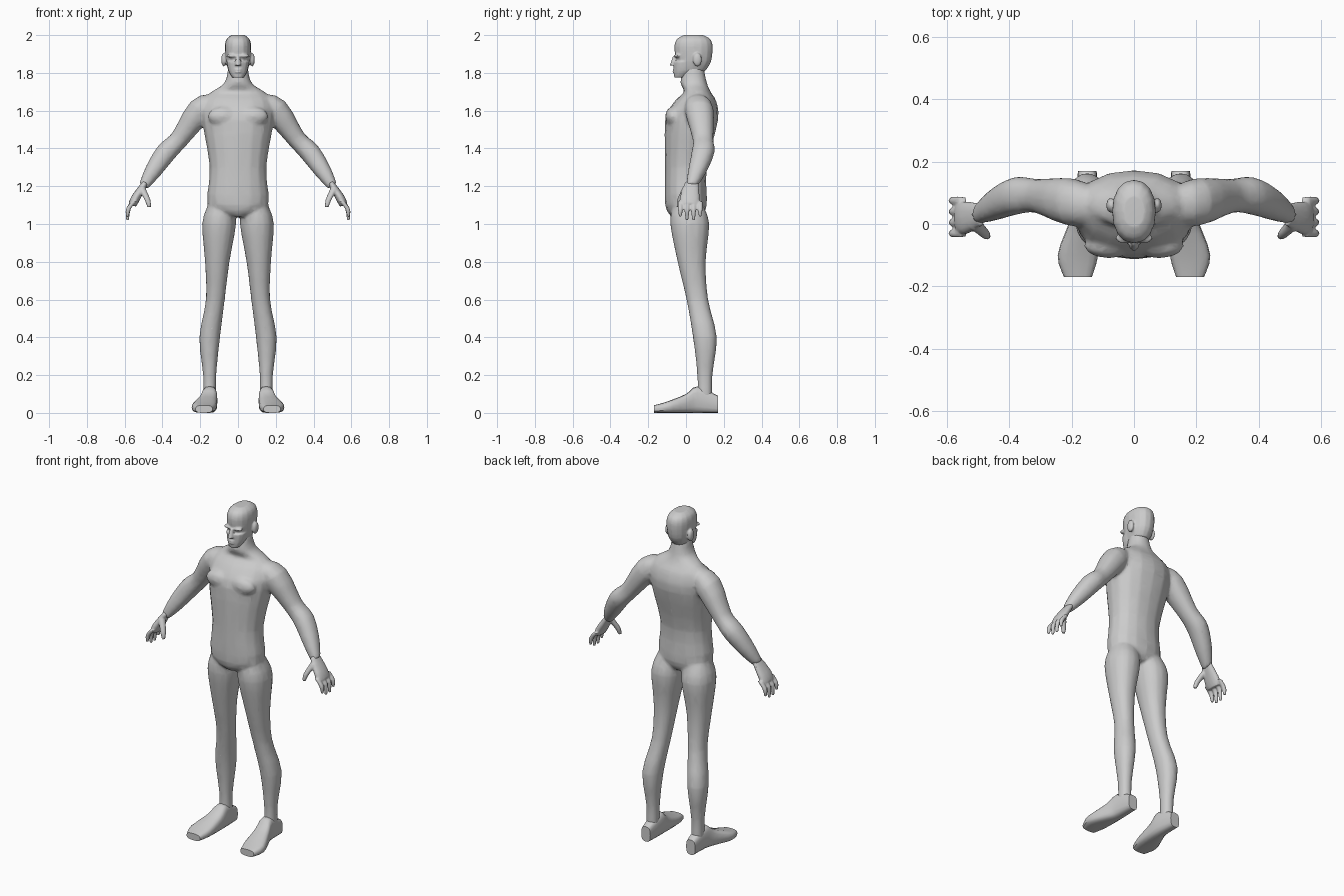
import bpy, bmesh, math
from mathutils import Vector, Matrix

cube = bpy.data.objects.get("Cube")
if cube:
    bpy.data.objects.remove(cube, do_unlink=True)

# One plain grey for the whole figure
grey = bpy.data.materials.new("light grey")
grey.use_nodes = True
grey.diffuse_color = (0.6, 0.6, 0.6, 1)
shader = grey.node_tree.nodes["Principled BSDF"]
shader.inputs["Base Color"].default_value = grey.diffuse_color

RIGHT, BACK, UP = Matrix.Identity(3)


def smooth_keys(keys, steps=3):
    """Resample the keys along a smooth curve that passes through them."""
    padded = [keys[0], *keys, keys[-1]]
    result = []
    for before, start, end, after in zip(padded, padded[1:], padded[2:], padded[3:]):
        for step in range(steps):
            t = step / steps
            result.append([
                b + t * (c - a) / 2
                + t * t * (a - 2.5 * b + 2 * c - d / 2)
                + t ** 3 * (3 * (b - c) + d - a) / 2
                for a, b, c, d in zip(before, start, end, after)])
    return result + [list(keys[-1])]


def rounded(value, power):
    return math.copysign(abs(value) ** (2 / power), value)


def tube(bm, keys, ratio=1, square=False, depth_axis=BACK, power=2.2, sides=16, mirror=True):
    """Skin keys of x, y, z, half width and half depth (or half width * ratio)."""
    full = [key if len(key) == 5 else (*key, key[3] * ratio) for key in keys]
    rows = smooth_keys(full)
    centres = [Vector(row[:3]) for row in rows]
    last = len(rows) - 1
    for side in ((1, -1) if mirror else (1,)):
        loops = []
        for i, (*_, wide, deep) in enumerate(rows):
            width_axis = RIGHT
            if square:
                along = centres[min(i + 1, last)] - centres[max(i - 1, 0)]
                width_axis = depth_axis.cross(along).normalized()
            loop = []
            for k in range(sides):
                angle = math.tau * k / sides
                point = (centres[i]
                         + width_axis * wide * rounded(math.cos(angle), power)
                         + depth_axis * deep * rounded(math.sin(angle), power))
                loop.append(bm.verts.new((point.x * side, point.y, point.z)))
            loops.append(loop)
        for lower, upper in zip(loops, loops[1:]):
            for k in range(sides):
                bm.faces.new((lower[k - 1], lower[k], upper[k], upper[k - 1]))
        bm.faces.new(loops[0])
        bm.faces.new(loops[-1])


def blob(bm, centre, radii, mirror=True):
    """Ellipsoid, with a twin on the other side if mirrored."""
    x, y, z = centre
    for side in ((1, -1) if mirror else (1,)):
        place = Matrix.Translation((x * side, y, z)) @ Matrix.Diagonal((*radii, 1))
        bmesh.ops.create_uvsphere(bm, u_segments=16, v_segments=10, radius=1, matrix=place)


def finish(bm, name):
    bmesh.ops.recalc_face_normals(bm, faces=bm.faces)
    mesh = bpy.data.meshes.new(name)
    bm.to_mesh(mesh)
    bm.free()
    mesh.materials.append(grey)
    part = bpy.data.objects.new(name, mesh)
    bpy.context.collection.objects.link(part)
    return part


def fuse(part, voxel, keep):
    """Merge overlapping masses into one skin and thin it to a low-poly mesh."""
    remesh = part.modifiers.new("fuse", 'REMESH')
    remesh.mode = 'VOXEL'
    remesh.voxel_size = voxel
    remesh.use_smooth_shade = True
    relax = part.modifiers.new("relax", 'SMOOTH')
    relax.iterations = 4
    thin = part.modifiers.new("thin", 'DECIMATE')
    thin.ratio = keep


# Torso and neck, from the crotch up
bm = bmesh.new()
tube(bm, [(0, 0, 1.04, .05, .08),
          (0, 0, 1.1, .16, .11),
          (0, 0, 1.3, .15, .11),
          (0, .03, 1.55, .19, .14),
          (0, .05, 1.65, .18, .11),
          (0, .06, 1.7, .14, .07),
          (0, .04, 1.75, .07, .07),
          (0, .04, 1.85, .05, .05)], mirror=False)

# Chest muscles
blob(bm, centre=(.08, -.07, 1.57), radii=(.08, .04, .05))

# Legs, from hip to ankle
tube(bm, [(.09, .01, 1.1, .07),
          (.1, .02, 1, .09),
          (.11, .03, .8, .065),
          (.12, .06, .6, .05),
          (.15, .1, .4, .055),
          (.15, .1, .2, .035),
          (.15, .1, .05, .035)], ratio=1.15)

# Arms, from shoulder to wrist
tube(bm, [(.12, .06, 1.64, .05),
          (.2, .07, 1.6, .07),
          (.31, .09, 1.45, .05),
          (.38, .09, 1.38, .055),
          (.45, .06, 1.28, .045),
          (.5, .03, 1.2, .027)], ratio=1.1, square=True)
fuse(finish(bm, "body"), voxel=.01, keep=.25)

# Hands: palm, four fingers and thumb
bm = bmesh.new()
tube(bm, [(.49, .03, 1.22, .016),
          (.54, .02, 1.14, .024),
          (.56, .02, 1.1, .022)], ratio=2.2, square=True)
for finger in range(4):
    y = .035 * finger - .03
    tip = 1.04 if finger in (0, 3) else 1.02
    tube(bm, [(.55, y, 1.12, .014), (.58, y, 1.08, .013), (.585, y, tip, .008)])
tube(bm, [(.51, 0, 1.19, .02), (.48, -.03, 1.13, .016), (.47, -.04, 1.09, .01)])
fuse(finish(bm, "hands"), voxel=.005, keep=.3)

# Head: skull and jaw
bm = bmesh.new()
tube(bm, [(0, .03, 1.81, .05),
          (0, .04, 1.86, .064),
          (0, .04, 1.94, .07),
          (0, .04, 1.98, .06),
          (0, .04, 2, .035)], ratio=1.45, mirror=False)
tube(bm, [(0, -.03, 1.775, .03),
          (0, -.01, 1.81, .05),
          (0, 0, 1.86, .06)], ratio=1.1, mirror=False)

# Nose, brows, lips and ears
tube(bm, [(0, -.06, 1.89, .009), (0, -.07, 1.84, .016)], mirror=False)
blob(bm, centre=(.03, -.045, 1.89), radii=(.03, .018, .01))
for z in (1.805, 1.817):
    blob(bm, centre=(0, -.06, z), radii=(.02, .012, .005), mirror=False)
blob(bm, centre=(.075, .06, 1.87), radii=(.014, .024, .036))
fuse(finish(bm, "head"), voxel=.005, keep=.4)

# Feet with flat soles, from heel to toe: x, y, half width, height
bm = bmesh.new()
foot = [(.15, .17, .03, .09),
        (.15, .06, .04, .14),
        (.16, 0, .05, .1),
        (.18, -.1, .065, .06),
        (.18, -.17, .045, .04)]
tube(bm, [(x, y, height / 2, wide, height / 2) for x, y, wide, height in foot],
     depth_axis=UP, power=3)
feet = finish(bm, "feet")
bpy.ops.object.select_all(action='DESELECT')
feet.select_set(True)
bpy.context.view_layer.objects.active = feet
bpy.ops.object.shade_smooth_by_angle(angle=math.radians(40))
